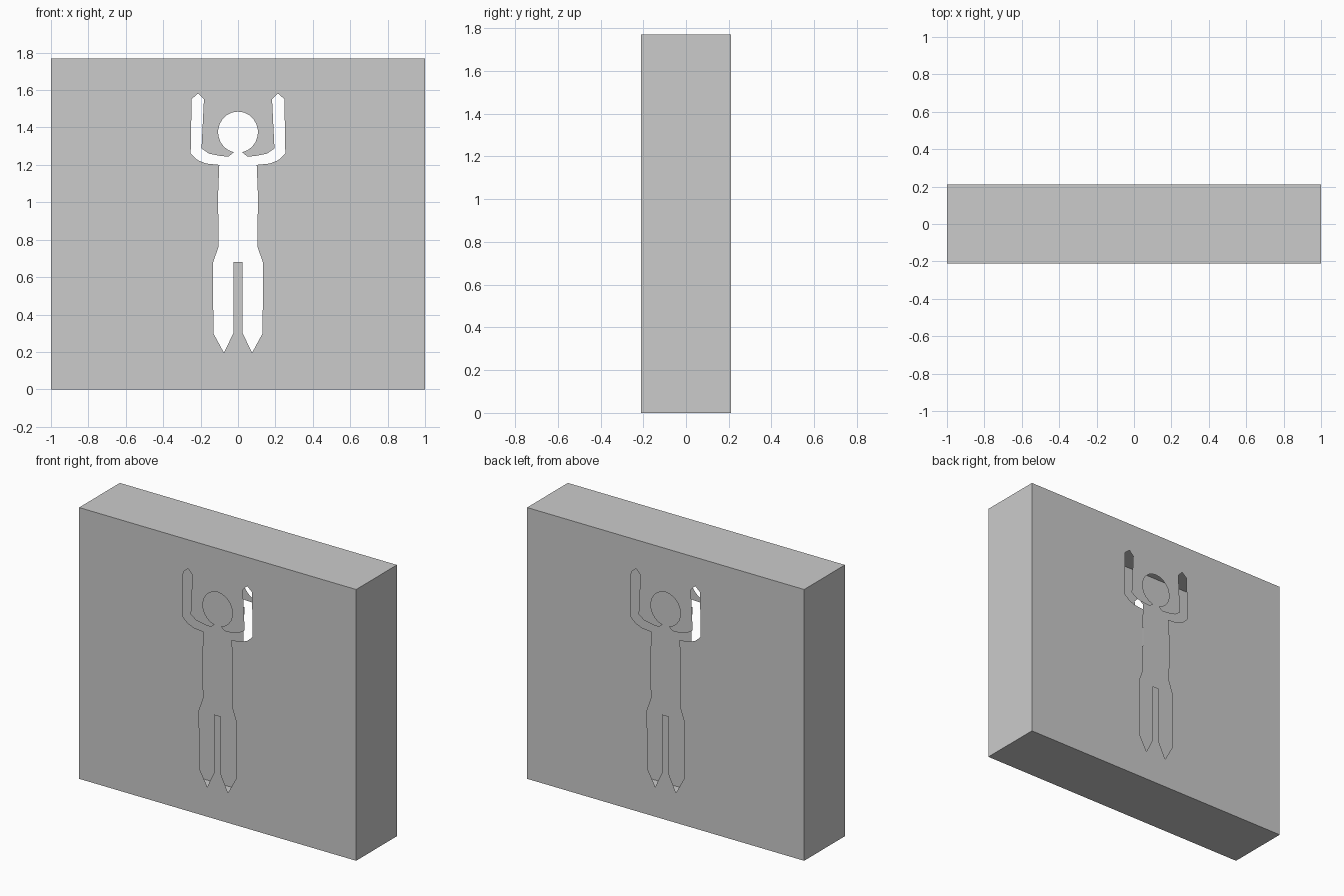
import bpy, bmesh, math

if "Cube" in bpy.data.objects:
    bpy.data.objects.remove(bpy.data.objects["Cube"])

W, D, H = 1.0, 0.21, 1.77

# Right half of the figure opening: head arc, arm, torso, leg (x, z)
half = []
for i in range(1, 11):
    a = math.radians(90 - 168 * i / 10)
    half.append((0.107 * math.cos(a), 1.375 + 0.11 * math.sin(a)))
half += [(0.05, 1.245), (0.09, 1.247), (0.155, 1.26), (0.195, 1.288), (0.182, 1.55),
         (0.213, 1.582), (0.248, 1.552), (0.253, 1.26), (0.215, 1.225),
         (0.17, 1.207), (0.10, 1.20), (0.107, 1.03), (0.103, 0.765),
         (0.133, 0.68), (0.132, 0.30), (0.075, 0.195), (0.025, 0.30), (0.025, 0.68)]
figure = [(0, 1.485)] + half + [(-x, z) for x, z in reversed(half)]
border = [(-W, 0), (W, 0), (W, H), (-W, H)]

bm = bmesh.new()


def add_loop(points, y):
    verts = [bm.verts.new((x, y, z)) for x, z in points]
    edges = [bm.edges.new((verts[i - 1], verts[i])) for i in range(len(verts))]
    return verts, edges


# Front and back plates, each pierced by the figure
rims = []
for y in (-D, D):
    rim, outer = add_loop(border, y)
    hole, inner = add_loop(figure, y)
    bmesh.ops.triangle_fill(bm, use_beauty=True, use_dissolve=False,
                            edges=outer + inner, normal=(0, math.copysign(1, y), 0))
    rims.append(rim)

# Outer walls of the hollow shell; the opening has no tunnel walls
front, back = rims
for i in range(4):
    bm.faces.new((front[i - 1], front[i], back[i], back[i - 1]))
bmesh.ops.recalc_face_normals(bm, faces=bm.faces[:])
bm.normal_update()

# Make every face point outward
for f in bm.faces:
    c, n = f.calc_center_median(), f.normal
    outward = c.y * n.y if abs(n.y) > 0.5 else c.x * n.x + (c.z - H / 2) * n.z
    if outward < 0:
        f.normal_flip()

mesh = bpy.data.meshes.new("pierced_block")
bm.to_mesh(mesh)
bm.free()
block = bpy.data.objects.new("pierced_block", mesh)
bpy.context.collection.objects.link(block)
